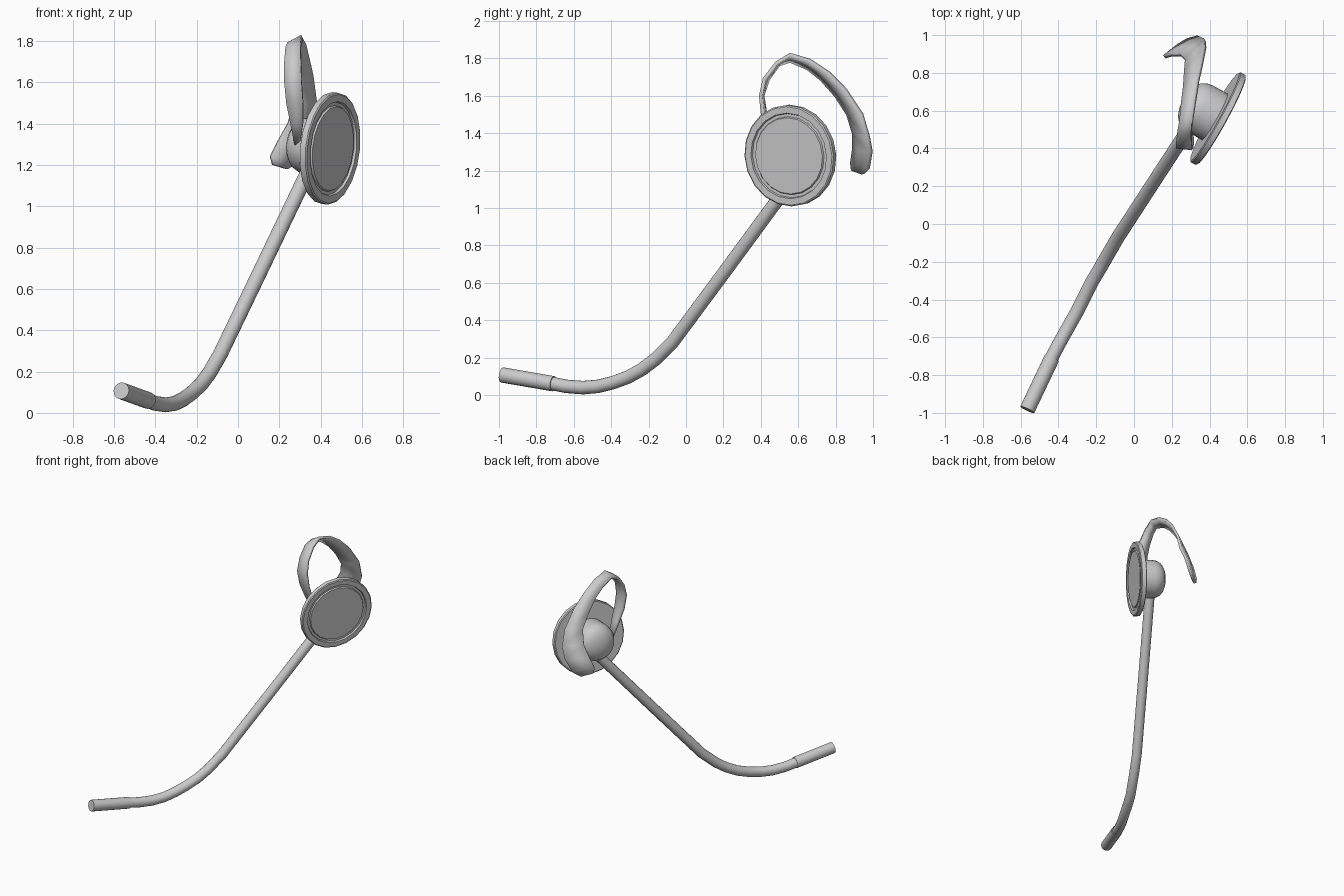
import bpy, bmesh, math
from mathutils import Vector

if "Cube" in bpy.data.objects:
    bpy.data.objects.remove(bpy.data.objects["Cube"])

AXIS = Vector((0.87, -0.48, -0.10)).normalized()   # direction the earpiece faces
CENTRE = Vector((0.445, 0.558, 1.28))


def finish(obj, angle=35):
    bpy.ops.object.select_all(action='DESELECT')
    obj.select_set(True)
    bpy.context.view_layer.objects.active = obj
    if obj.type == 'CURVE':
        bpy.ops.object.convert(target='MESH')
        obj = bpy.context.object
    bpy.ops.object.shade_smooth_by_angle(angle=math.radians(angle))
    return obj


def mesh_object(name, verts, faces):
    mesh = bpy.data.meshes.new(name)
    mesh.from_pydata([tuple(v) for v in verts], [], faces)
    bm = bmesh.new()
    bm.from_mesh(mesh)
    bmesh.ops.remove_doubles(bm, verts=bm.verts, dist=1e-5)
    bmesh.ops.recalc_face_normals(bm, faces=bm.faces)
    bm.to_mesh(mesh)
    bm.free()
    obj = bpy.data.objects.new(name, mesh)
    bpy.context.collection.objects.link(obj)
    return obj


def lathe(name, profile, sides):
    """Turn (radius, height) points around the earpiece axis, capping both ends."""
    u = Vector((0, 0, 1)).cross(AXIS).normalized()
    v = AXIS.cross(u)
    verts, faces = [], []
    for r, h in profile:
        for i in range(sides):
            a = 2 * math.pi * i / sides
            verts.append(CENTRE + AXIS * h + (u * math.cos(a) + v * math.sin(a)) * r)
    for k in range(len(profile) - 1):
        for i in range(sides):
            j = (i + 1) % sides
            faces.append((k * sides + i, k * sides + j,
                          (k + 1) * sides + j, (k + 1) * sides + i))
    faces.append(tuple(range(sides)))
    faces.append(tuple(range((len(profile) - 1) * sides, len(profile) * sides)))
    return finish(mesh_object(name, verts, faces))


def tube(name, points, radius):
    curve = bpy.data.curves.new(name, 'CURVE')
    curve.dimensions = '3D'
    curve.bevel_depth = radius
    curve.bevel_resolution = 6
    curve.use_fill_caps = True
    spline = curve.splines.new('POLY')
    spline.points.add(len(points) - 1)
    for p, co in zip(spline.points, points):
        p.co = (*co, 1)
    obj = bpy.data.objects.new(name, curve)
    bpy.context.collection.objects.link(obj)
    return finish(obj)


# Round earpiece plate with a groove around its front pad
lathe("earpiece_plate", [(0.265, -0.02), (0.272, -0.015), (0.272, 0.015), (0.265, 0.02),
                         (0.23, 0.02), (0.226, 0.008), (0.21, 0.008), (0.205, 0.017)], 20)

# Domed hub behind the plate
lathe("earpiece_hub", [(0.14, -0.015), (0.14, -0.11), (0.135, -0.14), (0.12, -0.17),
                       (0.095, -0.19), (0.06, -0.204), (0.02, -0.21)], 24)

# Microphone boom and tip
tube("microphone_boom", [(-0.445, -0.725, 0.063), (-0.40, -0.64, 0.046), (-0.35, -0.55, 0.039),
                         (-0.305, -0.47, 0.046), (-0.265, -0.39, 0.066), (-0.225, -0.31, 0.095),
                         (-0.18, -0.235, 0.137), (-0.14, -0.165, 0.19), (-0.085, -0.07, 0.285),
                         (0.11, 0.23, 0.69), (0.335, 0.575, 1.16)], 0.036)
tube("microphone_tip", [(-0.565, -0.983, 0.107), (-0.435, -0.71, 0.06)], 0.041)

# Twisting ear hook: left edge and right edge at each station
HOOK = [
    ((0.275, 0.50, 1.30), (0.30, 0.50, 1.30)),
    ((0.255, 0.46, 1.40), (0.315, 0.45, 1.40)),
    ((0.235, 0.425, 1.50), (0.315, 0.41, 1.50)),
    ((0.225, 0.41, 1.60), (0.308, 0.40, 1.60)),
    ((0.225, 0.44, 1.69), (0.305, 0.42, 1.69)),
    ((0.232, 0.495, 1.765), (0.303, 0.485, 1.775)),
    ((0.245, 0.555, 1.785), (0.31, 0.555, 1.82)),
    ((0.255, 0.65, 1.745), (0.325, 0.66, 1.79)),
    ((0.265, 0.725, 1.685), (0.34, 0.76, 1.725)),
    ((0.27, 0.80, 1.60), (0.36, 0.85, 1.635)),
    ((0.275, 0.865, 1.50), (0.378, 0.94, 1.50)),
    ((0.245, 0.895, 1.40), (0.375, 0.975, 1.38)),
    ((0.195, 0.895, 1.31), (0.34, 0.99, 1.30)),
    ((0.16, 0.885, 1.24), (0.285, 0.975, 1.21)),
    ((0.17, 0.89, 1.20), (0.235, 0.945, 1.18)),
]
edges = [p for pair in HOOK for p in pair]
quads = [(2 * i, 2 * i + 1, 2 * i + 3, 2 * i + 2) for i in range(len(HOOK) - 1)]
hook = mesh_object("ear_hook", edges, quads)
solid = hook.modifiers.new("thickness", 'SOLIDIFY')
solid.thickness = 0.02
solid.offset = 0
finish(hook)
